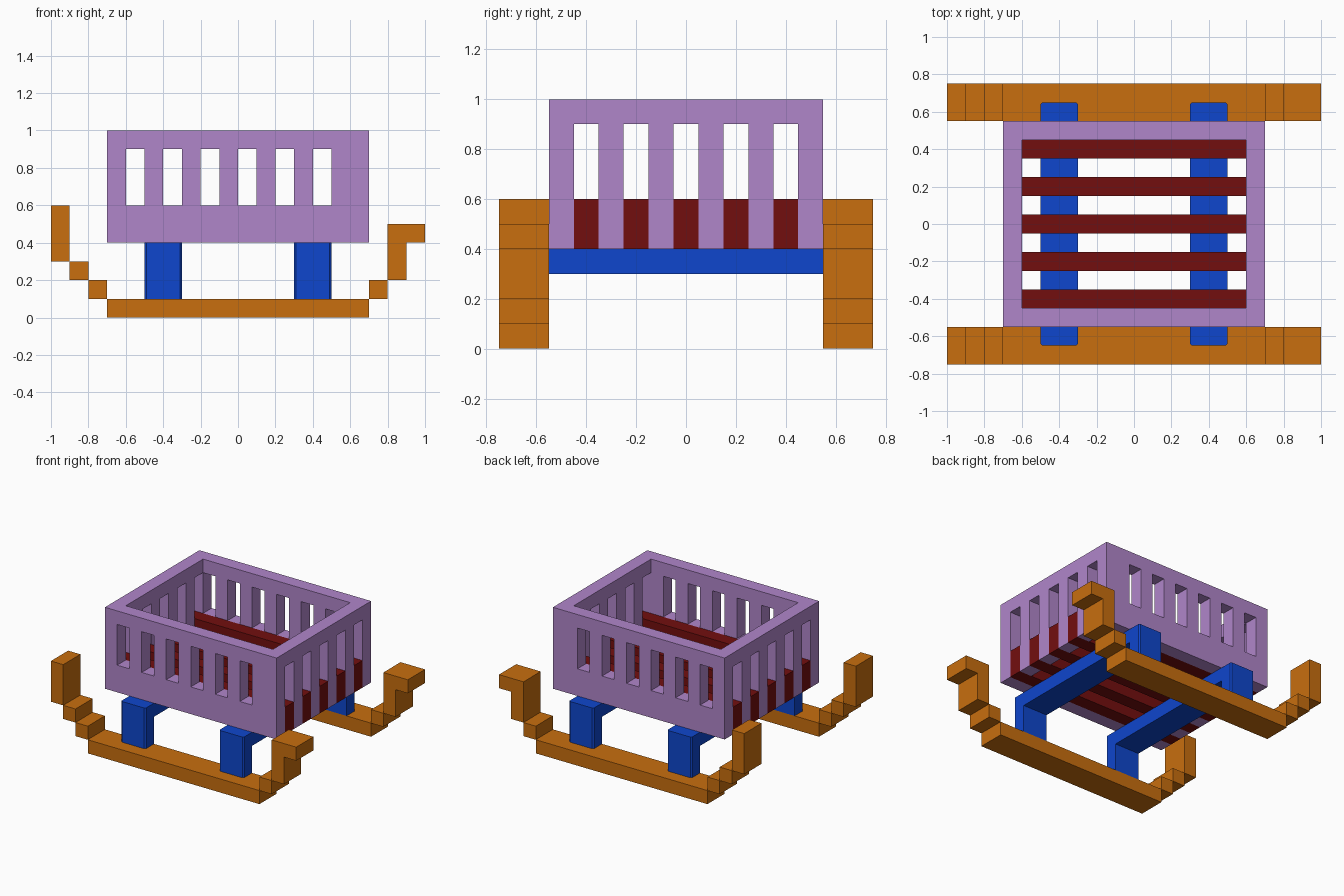
import bpy, bmesh

if "Cube" in bpy.data.objects:
    bpy.data.objects.remove(bpy.data.objects["Cube"])


def material(name, rgb):
    m = bpy.data.materials.new(name)
    m.diffuse_color = (*rgb, 1)
    m.use_nodes = True
    m.node_tree.nodes["Principled BSDF"].inputs["Base Color"].default_value = m.diffuse_color
    return m


lilac = material("lilac", (0.434, 0.238, 0.591))
orange = material("orange", (0.578, 0.156, 0.0045))
blue = material("blue", (0.0045, 0.061, 0.61))
dark_red = material("dark_red", (0.171, 0.0045, 0.0045))


def finish(name, bm, mat):
    bmesh.ops.recalc_face_normals(bm, faces=bm.faces)
    me = bpy.data.meshes.new(name)
    bm.to_mesh(me)
    bm.free()
    me.materials.append(mat)
    ob = bpy.data.objects.new(name, me)
    bpy.context.collection.objects.link(ob)
    return ob


def prism(bm, outline, axis, a, b):
    """Extrude a 2D outline along an axis (1 = xz outline, 2 = xy outline)."""
    def point(p, t):
        return (p[0], t, p[1]) if axis == 1 else (p[0], p[1], t)
    lo = [bm.verts.new(point(p, a)) for p in outline]
    hi = [bm.verts.new(point(p, b)) for p in outline]
    bm.faces.new(lo)
    bm.faces.new(hi[::-1])
    n = len(outline)
    for i in range(n):
        j = (i + 1) % n
        bm.faces.new((lo[i], lo[j], hi[j], hi[i]))


def rect(x0, x1, z0, z1):
    return [(x0, z0), (x1, z0), (x1, z1), (x0, z1)]


# Runners: flat skid, stepped ends, tall rear tip and hooked front tip
runner_parts = [
    rect(-0.7, 0.7, 0, 0.1),
    rect(-0.8, -0.7, 0.1, 0.2),
    rect(-0.9, -0.8, 0.2, 0.3),
    rect(-1.0, -0.9, 0.3, 0.6),
    rect(0.7, 0.8, 0.1, 0.2),
    [(0.8, 0.2), (0.9, 0.2), (0.9, 0.4), (1, 0.4), (1, 0.5), (0.8, 0.5)],
]
for side, y in (("front", -0.75), ("back", 0.55)):
    bm = bmesh.new()
    for outline in runner_parts:
        prism(bm, outline, 1, y, y + 0.2)
    finish(f"{side}_runner", bm, orange)

# Cross beams and legs, legs with slightly clipped outer corners
c = 0.01
for end, x in (("left", -0.4), ("right", 0.4)):
    bm = bmesh.new()
    prism(bm, rect(x - 0.1, x + 0.1, 0.3, 0.4), 1, -0.55, 0.55)
    finish(f"{end}_cross_beam", bm, blue)
    for side, s in (("front", -1), ("back", 1)):
        bm = bmesh.new()
        prism(bm, [(x - 0.1, s * 0.55), (x + 0.1, s * 0.55),
                   (x + 0.1, s * (0.65 - c)), (x + 0.1 - c, s * 0.65),
                   (x - 0.1 + c, s * 0.65), (x - 0.1, s * (0.65 - c))],
              2, 0.1, 0.4)
        finish(f"{end}_{side}_leg", bm, blue)

# Floor slats, their ends filling the lower part of the end-wall slots
for i in range(5):
    y = -0.4 + 0.2 * i
    bm = bmesh.new()
    prism(bm, rect(-0.7, 0.7, 0.4, 0.6), 1, y - 0.05, y + 0.05)
    finish(f"floor_slat_{i + 1}", bm, dark_red)

# Basket: walls laid out on a 0.1 grid, with slots left open
NX, NY = 14, 11
LEVELS = [0.4, 0.6, 0.9, 1.0]


def solid(i, j, k):
    if not (0 <= i < NX and 0 <= j < NY and 0 <= k < 3):
        return False
    on_end, on_side = i in (0, NX - 1), j in (0, NY - 1)
    if on_end and on_side or k == 2:
        return on_end or on_side
    if on_side:                      # long walls: slots in the middle band
        return k == 0 or i % 2 == 0 or i == NX - 1
    return on_end and j % 2 == 0     # end walls: slots open to the bottom


bm = bmesh.new()
for i in range(NX):
    for j in range(NY):
        for k in range(3):
            if not solid(i, j, k):
                continue
            for axis in range(3):
                for step in (0, 1):
                    neighbour = [i, j, k]
                    neighbour[axis] += 2 * step - 1
                    if solid(*neighbour):
                        continue
                    u, v = [a for a in range(3) if a != axis]
                    corners = []
                    for du, dv in ((0, 0), (1, 0), (1, 1), (0, 1)):
                        g = [i, j, k]
                        g[axis] += step
                        g[u] += du
                        g[v] += dv
                        corners.append(bm.verts.new(
                            (g[0] / 10 - 0.7, g[1] / 10 - 0.55, LEVELS[g[2]])))
                    bm.faces.new(corners)
bmesh.ops.remove_doubles(bm, verts=bm.verts, dist=0.001)
finish("slotted_basket", bm, lilac)
